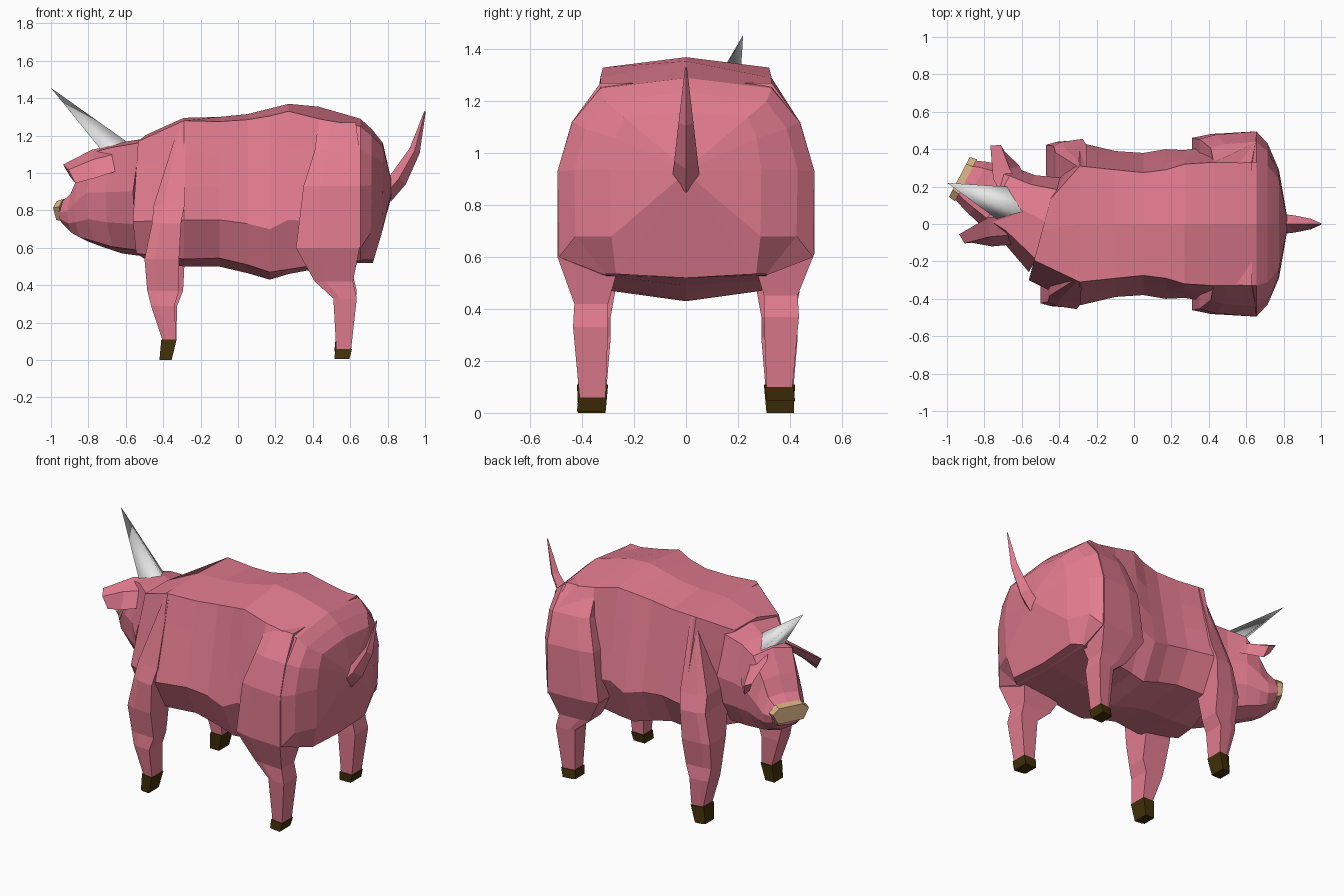
import bpy, bmesh, math
from mathutils import Vector

if "Cube" in bpy.data.objects:
    bpy.data.objects.remove(bpy.data.objects["Cube"])


def material(name, rgb):
    m = bpy.data.materials.new(name)
    m.diffuse_color = (*rgb, 1)
    m.use_nodes = True
    m.node_tree.nodes["Principled BSDF"].inputs["Base Color"].default_value = m.diffuse_color
    return m


PINK = material("pink skin", (0.76, 0.20, 0.275))
BROWN = material("dark brown hoof", (0.055, 0.03, 0.003))
TAN = material("tan snout", (0.68, 0.43, 0.22))
WHITE = material("pale horn", (0.80, 0.80, 0.80))


def finish(bm, name, mat):
    bmesh.ops.recalc_face_normals(bm, faces=bm.faces)
    me = bpy.data.meshes.new(name)
    bm.to_mesh(me)
    bm.free()
    me.materials.append(mat)
    ob = bpy.data.objects.new(name, me)
    bpy.context.collection.objects.link(ob)
    return ob


def loft(name, rings, mat):
    """Skin a list of equal-length rings and cap both ends."""
    bm = bmesh.new()
    vs = [[bm.verts.new(p) for p in r] for r in rings]
    n = len(vs[0])
    for a, b in zip(vs, vs[1:]):
        for i in range(n):
            j = (i + 1) % n
            bm.faces.new((a[i], a[j], b[j], b[i]))
    bm.faces.new(vs[0])
    bm.faces.new(vs[-1])
    return finish(bm, name, mat)


def section(cx, cy, yaw, half):
    """Mirror a half profile of (side, z) about the section's own centre."""
    full = half + [(-s, z) for s, z in reversed(half) if s > 0]
    return [Vector((cx + s * math.sin(yaw), cy + s * math.cos(yaw), z)) for s, z in full]


# Torso: x, ridge / widest / bottom half widths, z of top, ridge, widest, bottom edge, keel
flank = [
    (-0.49, .17, .28, .21, 1.205, 1.17, .74, .57, .535),
    (-0.29, .31, .435, .31, 1.295, 1.28, .75, .54, .50),
    (-0.10, .29, .39, .29, 1.30, 1.275, .75, .545, .50),
    (0.05, .275, .38, .29, 1.315, 1.285, .73, .51, .465),
    (0.17, .29, .40, .29, 1.345, 1.305, .70, .47, .43),
    (0.27, .32, .395, .30, 1.37, 1.33, .75, .485, .46),
    (0.43, .33, .42, .30, 1.355, 1.29, .74, .51, .49)]
rings = []
for x, wr, ww, wb, zt, zr, zw, zb, zk in flank:
    def side(k):                     # flat flank between ridge and widest line
        return wr + (ww - wr) * k, zr + (zw - zr) * k
    neck = x < -.4
    rings.append(section(x, -.03 if neck else 0, math.radians(15) if neck else 0, [
        (0, zt), (wr, zr), side(.33), side(.67), (ww, zw), (wb, zb), (0, zk)]))

# Rump: x, ridge / middle / bottom half widths, z of top, ridge, middle, low, bottom edge, keel
rump = [
    (0.655, .33, .495, .31, 1.29, 1.25, .93, .60, .53, .52),
    (0.715, .31, .43, .31, 1.235, 1.20, .935, .68, .535, .52),
    (0.775, .24, .29, .27, 1.16, 1.14, .935, .68, .535, .52),
    (0.82, .02, .03, .02, .96, .955, .93, .90, .88, .87)]
for x, wr, wm, wb, zt, zr, zm, zl, zb, zk in rump:
    up = (wr * .35 + wm * .65, zr * .6 + zm * .4)
    r = section(x, 0, 0, [(0, zt), (wr, zr), up, (wm, zm), (wm * .99, zl), (wb, zb), (0, zk)])
    for p in r:                      # tucks in underneath
        p.x -= max(0, .70 - p.z) * .3 * (x > .7)
    rings.append(r)
loft("body", rings, PINK)

# Head, turned to one side
O = Vector((-.45, 0, 0))
YAW = math.radians(27.5)
D = Vector((-math.cos(YAW), math.sin(YAW), 0))
S = Vector((math.sin(YAW), math.cos(YAW), 0))


def head_ring(t, w, zt, zb):
    c, h = O + D * t, zt - zb
    return section(c.x, c.y, YAW, [(0, zt), (w * .72, zt - .05 * h), (w, zb + .55 * h),
                                   (w * .92, zb + .28 * h), (w * .6, zb + .06 * h), (0, zb)])


loft("head", [head_ring(*a) for a in (
    (-.02, .28, 1.195, .545), (.19, .195, 1.165, .57), (.31, .18, 1.135, .605),
    (.40, .155, 1.00, .635), (.45, .14, .90, .665), (.515, .115, .85, .72))], PINK)


# Snout plate
def plate_ring(t, w, h):
    c = O + D * t
    return [c + S * (w * a) + Vector((0, 0, .80 + h * b)) for a, b in (
        (-1, .3), (-.65, 1), (.65, 1), (1, .3), (.7, -1), (-.7, -1))]


loft("snout", [plate_ring(.505, .127, .06), plate_ring(.545, .12, .05)], TAN)

# Ears: a bent flap, reflected across the head's own middle plane
upper = [(-.61, .05, 1.16), (-.78, .035, 1.125), (-.935, -.055, 1.045)]
lower = [(-.65, -.11, 1.01), (-.76, -.12, .975), (-.87, -.10, .945)]
for sgn in (-1, 1):
    er = []
    for u, l in zip(upper, lower):
        u, l = Vector(u), Vector(l)
        m = (u + l) / 2
        nrm = Vector((-.1, -.75, .65)) * .035
        pts = [u, m + nrm, l, m - nrm * .4]
        if sgn > 0:
            pts = [p - S * (2 * (p - O).dot(S)) + Vector((-.085, -.01, -.03)) for p in pts]
        er.append(pts)
    loft("ear_right" if sgn < 0 else "ear_left", er, PINK)

# Horn: three-sided spike with softened shading, sunk into the brow
tip = Vector((-1.0, .22, 1.455))
feet = [Vector(p) for p in ((-.685, .20, 1.13), (-.605, .07, 1.175), (-.745, .035, 1.14))]
bm = bmesh.new()
top = bm.verts.new(tip)
low = [bm.verts.new(tip + (p - tip) * 1.08) for p in feet]
for i in range(3):
    bm.faces.new((top, low[i], low[(i + 1) % 3])).smooth = True
bm.faces.new(low)
finish(bm, "horn", WHITE)


# Legs: stacked sections of z, x front, x back, y inner, y outer
def leg(name, rows, sgn, dx, dz, mat):
    rs = []
    for z, x0, x1, yi, yo in rows:
        kx = min(1, max(0, (z - .12) / .35))      # upper leg shift
        kz = min(1, max(0, (.75 - z) / .4))       # lower leg lift
        x0, x1, z = x0 + dx * kx, x1 + dx * kx, z + dz * kz
        ch = (yo - yi) * .14
        rs.append([(x0, sgn * yi, z), (x0, sgn * (yo - ch), z),
                   (x0 + (x1 - x0) * .3, sgn * (yo - ch * .4), z), (x1, sgn * yo, z),
                   (x1, sgn * yi, z)])
    loft(name, rs, mat)


hind = [(1.27, .43, .63, .20, .33), (1.12, .41, .65, .20, .44), (.93, .35, .65, .20, .495),
        (.60, .31, .65, .25, .495), (.42, .41, .615, .30, .43), (.33, .51, .635, .30, .435),
        (.06, .525, .605, .31, .41)]
hind_hoof = [(.06, .52, .61, .305, .415), (.005, .515, .595, .31, .42)]
fore = [(1.275, -.31, -.28, .20, .31), (.83, -.45, -.285, .12, .425),
        (.73, -.46, -.305, .18, .455), (.54, -.50, -.315, .26, .45),
        (.37, -.485, -.315, .29, .42), (.29, -.465, -.34, .29, .43), (.11, -.405, -.33, .305, .415)]
fore_hoof = [(.11, -.41, -.328, .30, .42), (.0, -.42, -.355, .31, .415)]
for sgn, tag in ((-1, "right"), (1, "left")):
    far = sgn > 0
    leg("hind_leg_" + tag, hind, sgn, 0, .04 * far, PINK)
    leg("hind_hoof_" + tag, hind_hoof, sgn, 0, .04 * far, BROWN)
    leg("front_leg_" + tag, fore, sgn, .03 * far, 0, PINK)
    leg("front_hoof_" + tag, fore_hoof, sgn, 0, 0, BROWN)

# Tail
tail = []
for x, z, r, a in ((.80, .90, .055, 20), (.86, .97, .048, 50), (.945, 1.12, .03, 62),
                   (1.0, 1.33, .004, 75)):
    a = math.radians(a)
    up = Vector((-math.sin(a), 0, math.cos(a)))
    tail.append([Vector((x, 0, z)) + up * r, Vector((x, r * .95, z)),
                 Vector((x, 0, z)) - up * r, Vector((x, -r * .95, z))])
loft("tail", tail, PINK)
